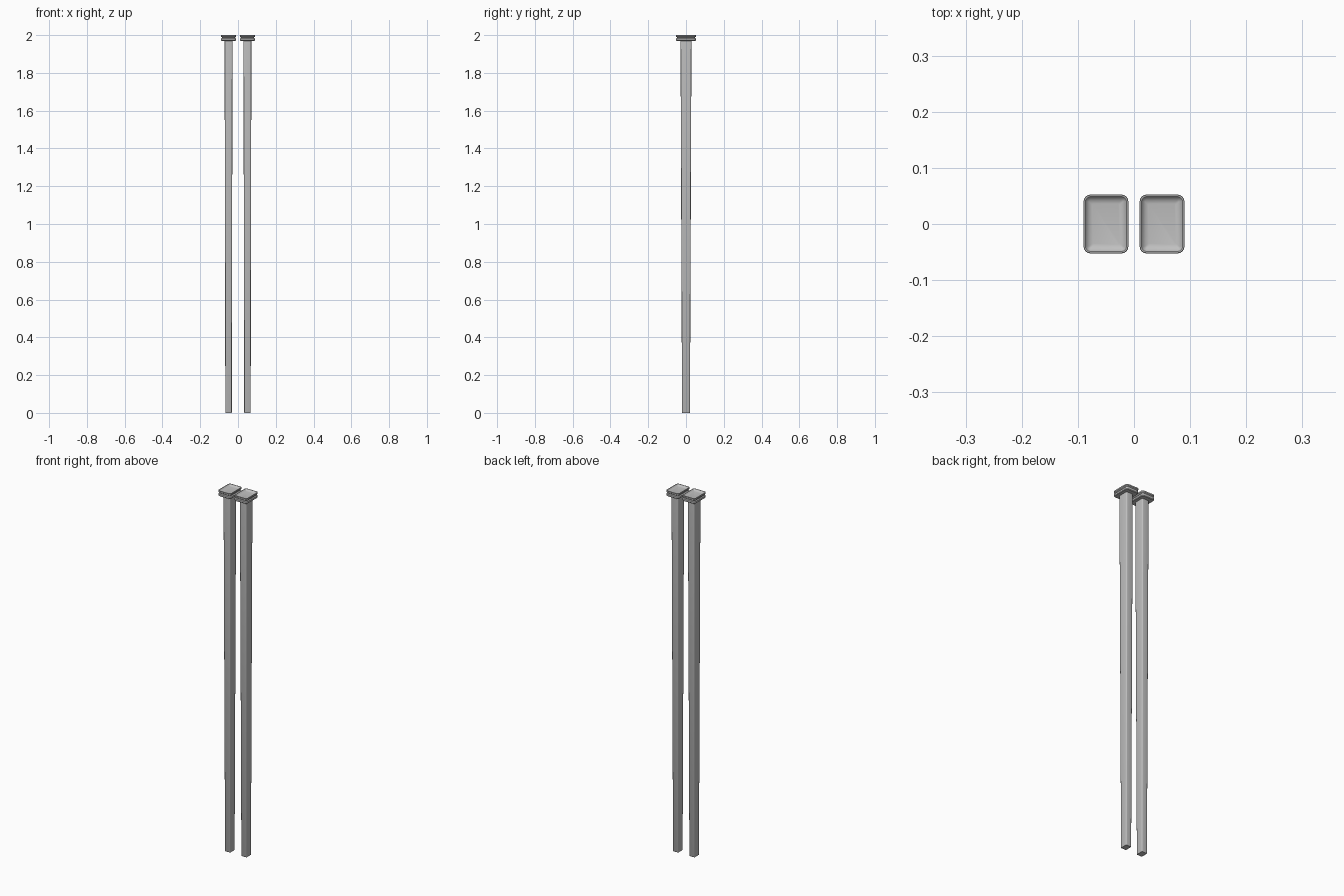
import bpy, bmesh, math

cube = bpy.data.objects.get("Cube")
if cube:
    bpy.data.objects.remove(cube, do_unlink=True)

grey = bpy.data.materials.new("plain grey")
grey.use_nodes = True
colour = (0.53, 0.53, 0.53, 1)
grey.diffuse_color = colour
grey.node_tree.nodes["Principled BSDF"].inputs["Base Color"].default_value = colour


def ring(bm, z, hx, hy, r, steps=4):
    """Rounded rectangle of half sizes hx, hy and corner radius r."""
    verts = []
    for q, (sx, sy) in enumerate([(1, 1), (-1, 1), (-1, -1), (1, -1)]):
        for i in range(steps + 1):
            a = math.pi / 2 * (q + i / steps)
            verts.append(bm.verts.new((sx * (hx - r) + r * math.cos(a),
                                       sy * (hy - r) + r * math.sin(a), z)))
    return verts


def loft(name, x, sections):
    """Skin a stack of rounded rectangles and close both ends."""
    bm = bmesh.new()
    rings = [ring(bm, *s) for s in sections]
    for a, b in zip(rings, rings[1:]):
        for i in range(len(a)):
            j = (i + 1) % len(a)
            bm.faces.new((a[i], a[j], b[j], b[i]))
    bm.faces.new(rings[0][::-1])
    bm.faces.new(rings[-1])
    mesh = bpy.data.meshes.new(name)
    bm.to_mesh(mesh)
    bm.free()
    mesh.materials.append(grey)
    obj = bpy.data.objects.new(name, mesh)
    bpy.context.collection.objects.link(obj)
    obj.location.x = x
    bpy.ops.object.select_all(action='DESELECT')
    bpy.context.view_layer.objects.active = obj
    obj.select_set(True)
    bpy.ops.object.shade_smooth_by_angle(angle=math.radians(35))
    return obj


# Long tapered shaft with softened corners
shaft = [(0, 0.016, 0.02, 0.004), (0.002, 0.017, 0.021, 0.005),
         (1.972, 0.021, 0.029, 0.006)]

# Head: two flanges split by a groove, with a shallow dished top
W, D = 0.04, 0.0525
head_steps = [(1.97, 0.003), (1.973, 0.0005), (1.982, 0.0005), (1.985, 0.005),
              (1.988, 0.005), (1.992, 0), (1.999, 0), (2.0, 0.001),
              (2.0, 0.0035), (1.997, 0.0055), (1.993, 0.010), (1.9915, 0.016)]
head = [(z, W - inset, D - inset, max(0.003, 0.0125 - inset))
        for z, inset in head_steps]

for side, x in (("left", 0.05), ("right", -0.05)):
    loft(side + "_shaft", x, shaft)
    loft(side + "_head", x, head)
